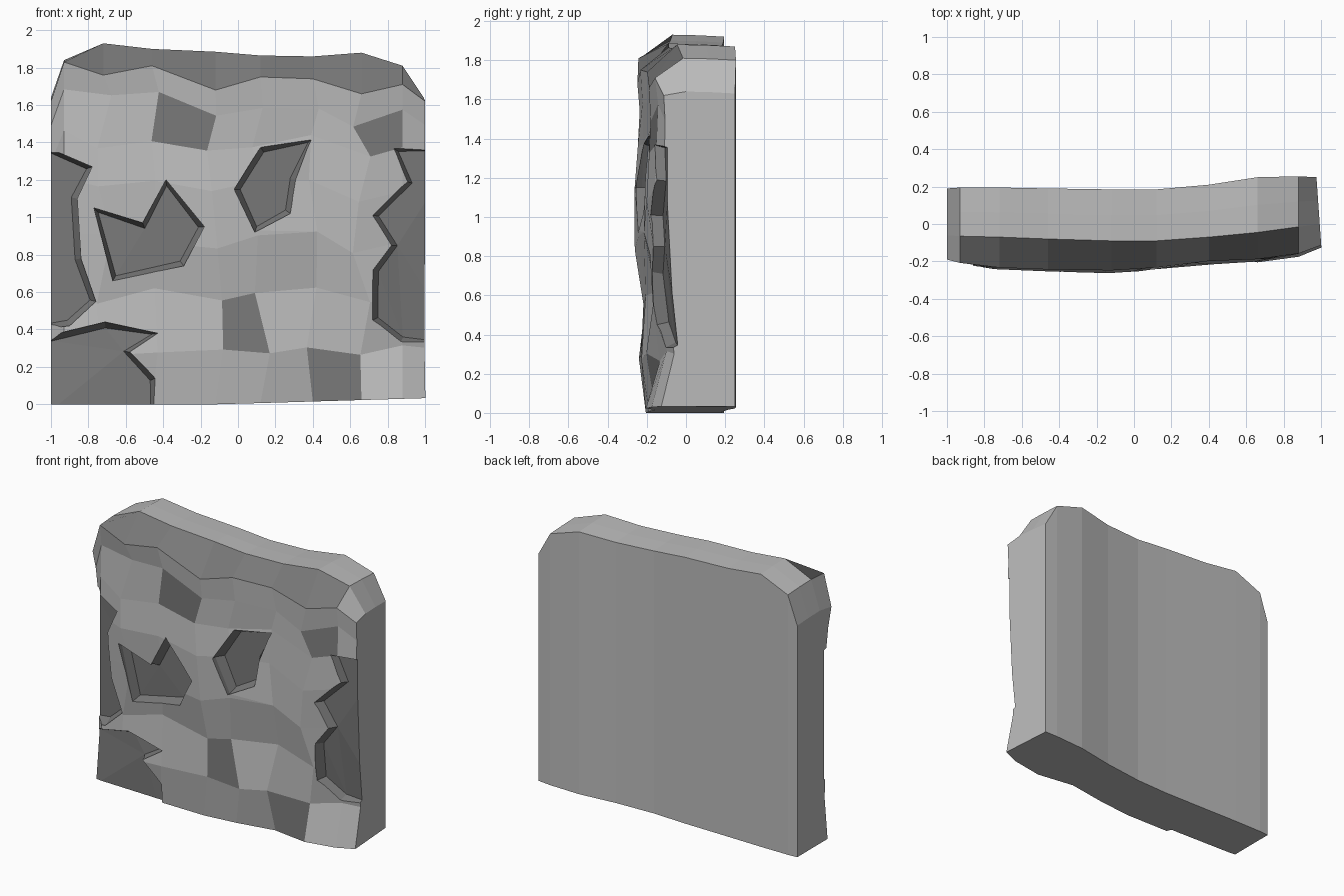
import bpy, bmesh, random
from mathutils import Vector

if "Cube" in bpy.data.objects:
    bpy.data.objects.remove(bpy.data.objects["Cube"])

random.seed(4)

# Plan outline and top profile, sampled along the width
XS    = [-1, -.93, -.72, -.46, -.12, .12, .40, .66, .88, 1]
FRONT = [-.19, -.20, -.225, -.235, -.24, -.225, -.19, -.18, -.15, -.11]
BACK  = [.19, .195, .195, .19, .185, .185, .21, .25, .255, .25]
EDGE  = [1.62, 1.83, 1.76, 1.81, 1.68, 1.75, 1.74, 1.66, 1.71, 1.62]
CREST = [1.64, 1.84, 1.93, 1.90, 1.885, 1.865, 1.86, 1.88, 1.81, 1.64]
CRY   = [-.06, -.065, -.07, -.08, -.09, -.09, -.07, -.045, -.015, 0]
# Height fraction of each front row and how far it is pushed in
ROWS  = [0, .17, .33, .5, .66, .8, .92, 1]
PUSH  = [.035, 0, .025, -.012, -.01, 0, .008, -.008]
LEFT  = [0, .07, .07, .07, .07, .065, .035, 0]        # worn left edge
DARK_PATCHES = {(3, 5), (7, 5), (4, 1), (6, 0)}       # single dark facets


# Two stone tones
def grey(name, v):
    m = bpy.data.materials.new(name)
    m.diffuse_color = (v, v, v, 1)
    m.use_nodes = True
    m.node_tree.nodes["Principled BSDF"].inputs["Base Color"].default_value = m.diffuse_color
    return m


TONES = [grey("stone", .5), grey("dark_stone", .19)]


def new_object(name, bm):
    bm.normal_update()
    bmesh.ops.triangulate(bm, faces=[f for f in bm.faces if len(f.verts) > 4])
    bmesh.ops.recalc_face_normals(bm, faces=bm.faces[:])
    if bm.calc_volume(signed=True) < 0:
        bmesh.ops.reverse_faces(bm, faces=bm.faces[:])
    bm.normal_update()
    mesh = bpy.data.meshes.new(name)
    for m in TONES:
        mesh.materials.append(m)
    bm.to_mesh(mesh)
    bm.free()
    ob = bpy.data.objects.new(name, mesh)
    bpy.context.collection.objects.link(ob)
    return ob


# Bent slab: one closed vertical loop per column, bridged sideways
def build_slab():
    bm = bmesh.new()
    loops = []
    last = len(XS) - 1
    for i, x in enumerate(XS):
        base = max(0, .03 * (x + .1))
        pts = []
        for r, (t, push) in enumerate(zip(ROWS, PUSH)):
            y = FRONT[i] + (LEFT[r] if i == 0 else push * (.4 if i == last else 1))
            px, pz = x, base + t * (EDGE[i] - base)
            if x > .6 and r < 2:                     # splayed foot at the right
                y += (-.03 if i == last else -.06, .05)[r]
            if 1 < i < last - 1 and 0 < r < len(ROWS) - 1:
                px += random.uniform(-.05, .05)
                pz += random.uniform(-.05, .05)
                y += random.uniform(-.014, .014)
            pts.append((px, y, pz))
        pts += [(x, CRY[i], CREST[i]), (x, (CRY[i] + BACK[i]) / 2, CREST[i] - .003),
                (x, BACK[i], CREST[i] - .01), (x, BACK[i], base)]
        if i == last:                                # right side leans slightly inward
            pts = [(1 - .07 * (y + .1), y, z) for _, y, z in pts]
        loops.append([bm.verts.new(p) for p in pts])
    for i, (a, b) in enumerate(zip(loops, loops[1:])):
        for k in range(len(a)):
            n = (k + 1) % len(a)
            f = bm.faces.new((a[k], b[k], b[n], a[n]))
            f.material_index = int((k == 7 and 0 < i < last - 1) or (i, k) in DARK_PATCHES)
    bm.faces.new(loops[0])
    bm.faces.new(loops[-1])
    return new_object("stone_slab", bm)


# Depth of the bare stone under the broken surface layer
def floor_y(x, z):
    pts = [(-1.3, -.07), (-1, -.105), (-.6, -.16), (0, -.165), (.5, -.14), (1, -.095), (1.3, -.07)]
    y = pts[-1][1]
    for (x0, y0), (x1, y1) in zip(pts, pts[1:]):
        if x0 <= x <= x1:
            y = y0 + (y1 - y0) * (x - x0) / (x1 - x0)
            break
    if x < -.4 and z < .37:
        y -= .06 * min(1, 1 - z / .37) * min(1, (-x - .4) / .6)
    if x > .6 and z < .6:
        y += .055 * min(1, (.6 - z) / .25)
    return y


# Tapered cutter with a given outline
def build_cutter(outline, inset=.032):
    bm = bmesh.new()
    n = len(outline)
    pts = [Vector(p) for p in outline]
    area = sum(pts[k - 1].cross(pts[k]) for k in range(n))
    side = 1 if area > 0 else -1
    rings = [[], [], []]
    for k, p in enumerate(pts):
        d = (p - pts[k - 1]).normalized() + (pts[(k + 1) % n] - p).normalized()
        q = p + Vector((-d.y, d.x)).normalized() * side * inset
        fy = floor_y(q.x, q.y)
        for ring, co in zip(rings, ((p.x, -.5, p.y), (p.x, fy - .06, p.y), (q.x, fy, q.y))):
            ring.append(bm.verts.new(co))
    for a, b in zip(rings, rings[1:]):
        for k in range(n):
            m = (k + 1) % n
            bm.faces.new((a[k], a[m], b[m], b[k]))
    bm.faces.new(rings[0])
    bm.faces.new(rings[2])
    for f in bm.faces:
        f.material_index = 1
    ob = new_object("chip_cutter", bm)
    ob.hide_render = True
    return ob


CHIPS = [
    [(-.77, 1.05), (-.51, .97), (-.385, 1.20), (-.18, .95), (-.29, .74), (-.67, .66)],
    [(.12, 1.375), (.40, 1.42), (.31, 1.2), (.28, 1.02), (.09, .92), (-.02, 1.15)],
    [(1.2, 1.38), (.83, 1.37), (.90, 1.19), (.72, 1.01), (.82, .85), (.72, .72),
     (.72, .45), (.87, .33), (1.2, .30)],
    [(-1.2, 1.45), (-.78, 1.27), (-.86, 1.1), (-.84, .78), (-.76, .55), (-.9, .42), (-1.2, .38)],
    [(-1.2, .32), (-1, .37), (-.71, .44), (-.43, .38), (-.58, .28), (-.44, .14),
     (-.44, -.2), (-1.2, -.2)],
]

# Cut the chipped patches out of the front
slab = build_slab()
bpy.context.view_layer.objects.active = slab
for outline in CHIPS:
    cutter = build_cutter(outline)
    mod = slab.modifiers.new("chip", 'BOOLEAN')
    mod.operation = 'DIFFERENCE'
    mod.solver = 'EXACT'
    mod.object = cutter
    bpy.ops.object.modifier_apply(modifier=mod.name)
    bpy.data.objects.remove(cutter)
